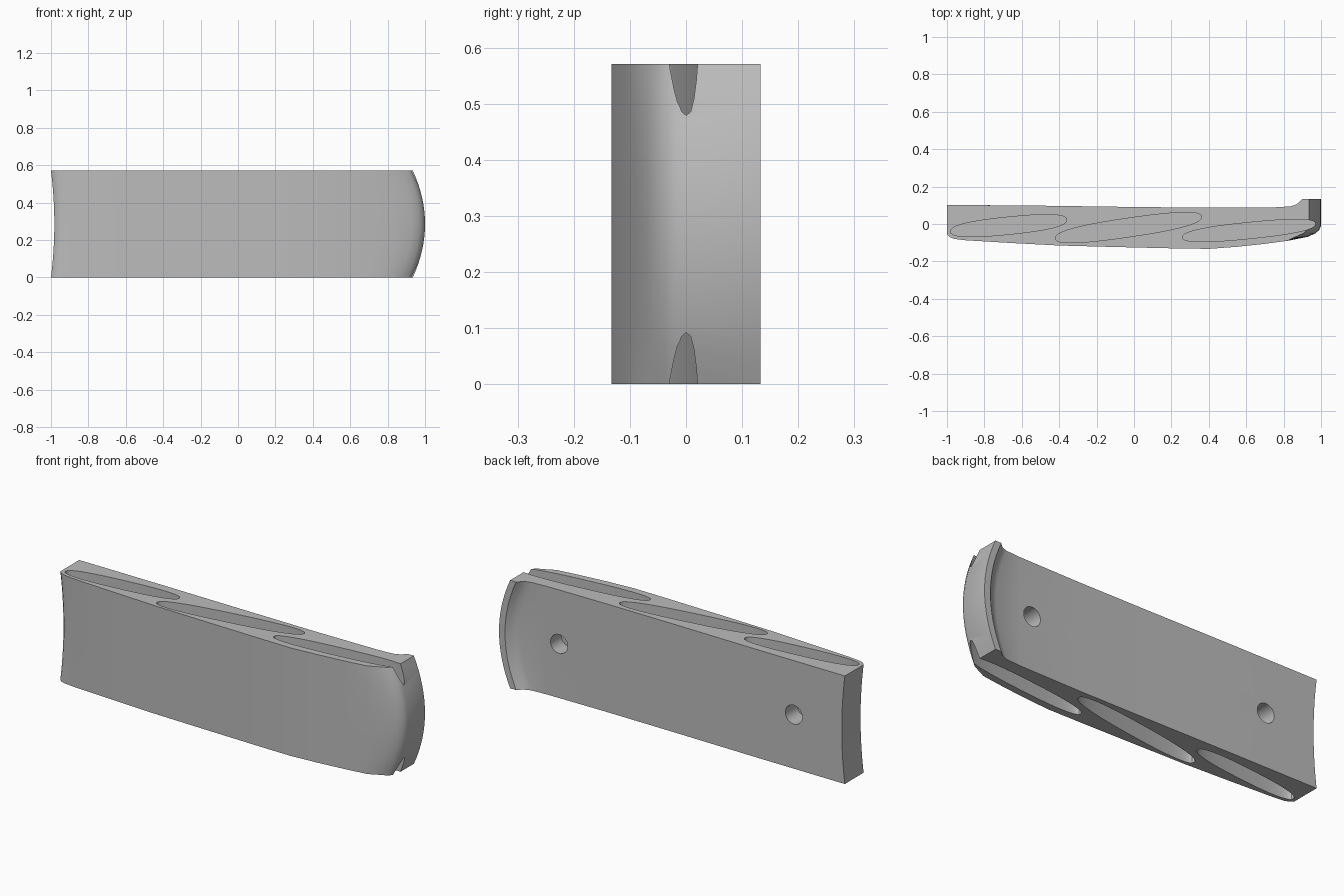
import bpy, bmesh, math

cube = bpy.data.objects.get("Cube")
if cube:
    bpy.data.objects.remove(cube, do_unlink=True)

HEIGHT = 0.571
END_BULGE = 0.065
BUTT_HOLLOW = 0.018
LAYERS = 16

grey = bpy.data.materials.new("plain grey")
grey.use_nodes = True
colour = (0.5, 0.5, 0.5, 1)
grey.diffuse_color = colour
grey.node_tree.nodes["Principled BSDF"].inputs["Base Color"].default_value = colour


def loft(bm, rings):
    """Close a stack of equal outlines into a solid."""
    rows = [[bm.verts.new(p) for p in ring] for ring in rings]
    n = len(rows[0])
    for low, high in zip(rows, rows[1:]):
        for i in range(n):
            j = (i + 1) % n
            bm.faces.new((low[i], low[j], high[j], high[i]))
    bm.faces.new(rows[0][::-1])
    bm.faces.new(rows[-1])


def make_object(name, bm):
    bmesh.ops.recalc_face_normals(bm, faces=bm.faces[:])
    mesh = bpy.data.meshes.new(name)
    bm.to_mesh(mesh)
    bm.free()
    mesh.materials.append(grey)
    obj = bpy.data.objects.new(name, mesh)
    bpy.context.collection.objects.link(obj)
    return obj


# Grip plate outline seen from above, at mid height
outline = [
    (-1, 0.102), (-1, -0.055), (-0.985, -0.07), (-0.96, -0.08), (-0.9, -0.087),
    (-0.65, -0.102), (-0.4, -0.115), (-0.1, -0.123), (0.2, -0.13), (0.4, -0.133),
    (0.55, -0.122), (0.7, -0.106), (0.82, -0.09), (0.93, -0.068), (0.97, -0.05),
    (0.99, -0.032), (1, -0.01), (1, 0.133), (0.965, 0.133), (0.945, 0.113),
    (0.925, 0.101), (0.9, 0.094), (0.75, 0.089), (0.4, 0.087), (0, 0.091), (-0.5, 0.098),
]


def end_shift(x, t):
    """Bow the lip end outwards and the other end inwards."""
    if x > 0.85:
        return -END_BULGE * t * t
    if x < -0.94:
        return BUTT_HOLLOW * (1 - t * t)
    return 0


rings = []
for k in range(LAYERS + 1):
    t = 2 * k / LAYERS - 1
    rings.append([(x + end_shift(x, t), y, HEIGHT * k / LAYERS) for x, y in outline])
bm = bmesh.new()
loft(bm, rings)
grip = make_object("grip_plate", bm)

# Slanted long pockets in both edges: centre x, centre y, half length, half width, slope
pockets = [
    (-0.67, -0.009, 0.31, 0.046, 0.1),
    (-0.03, -0.019, 0.39, 0.05, 0.145),
    (0.615, -0.035, 0.355, 0.043, 0.1),
]


def pocket_ring(cx, cy, a, b, slope, z, n=48):
    ring = []
    for i in range(n):
        ang = math.tau * i / n
        c, s = math.cos(ang), math.sin(ang)
        dx = a * math.copysign(abs(c) ** 0.8, c)
        dy = b * math.copysign(abs(s) ** 0.8, s)
        ring.append((cx + dx, cy + dy + slope * dx, z))
    return ring


bm = bmesh.new()
for pocket in pockets:
    for low, high in ((-0.1, 0.15), (HEIGHT - 0.15, HEIGHT + 0.1)):
        loft(bm, [pocket_ring(*pocket, low), pocket_ring(*pocket, high)])

# Two blind round holes in the back
for hx in (-0.7, 0.68):
    loft(bm, [[(hx + 0.05 * math.cos(math.tau * i / 32), y,
                HEIGHT / 2 + 0.05 * math.sin(math.tau * i / 32)) for i in range(32)]
              for y in (0.0, 0.2)])
cutter = make_object("pocket_cutter", bm)
cutter.hide_render = True

# Cut the pockets and holes, then drop the cutter
cut = grip.modifiers.new("pockets", "BOOLEAN")
cut.operation = "DIFFERENCE"
cut.solver = "EXACT"
cut.object = cutter
bpy.ops.object.select_all(action="DESELECT")
bpy.context.view_layer.objects.active = grip
grip.select_set(True)
bpy.ops.object.modifier_apply(modifier=cut.name)
bpy.data.objects.remove(cutter, do_unlink=True)
bpy.ops.object.shade_smooth_by_angle(angle=math.radians(30))
